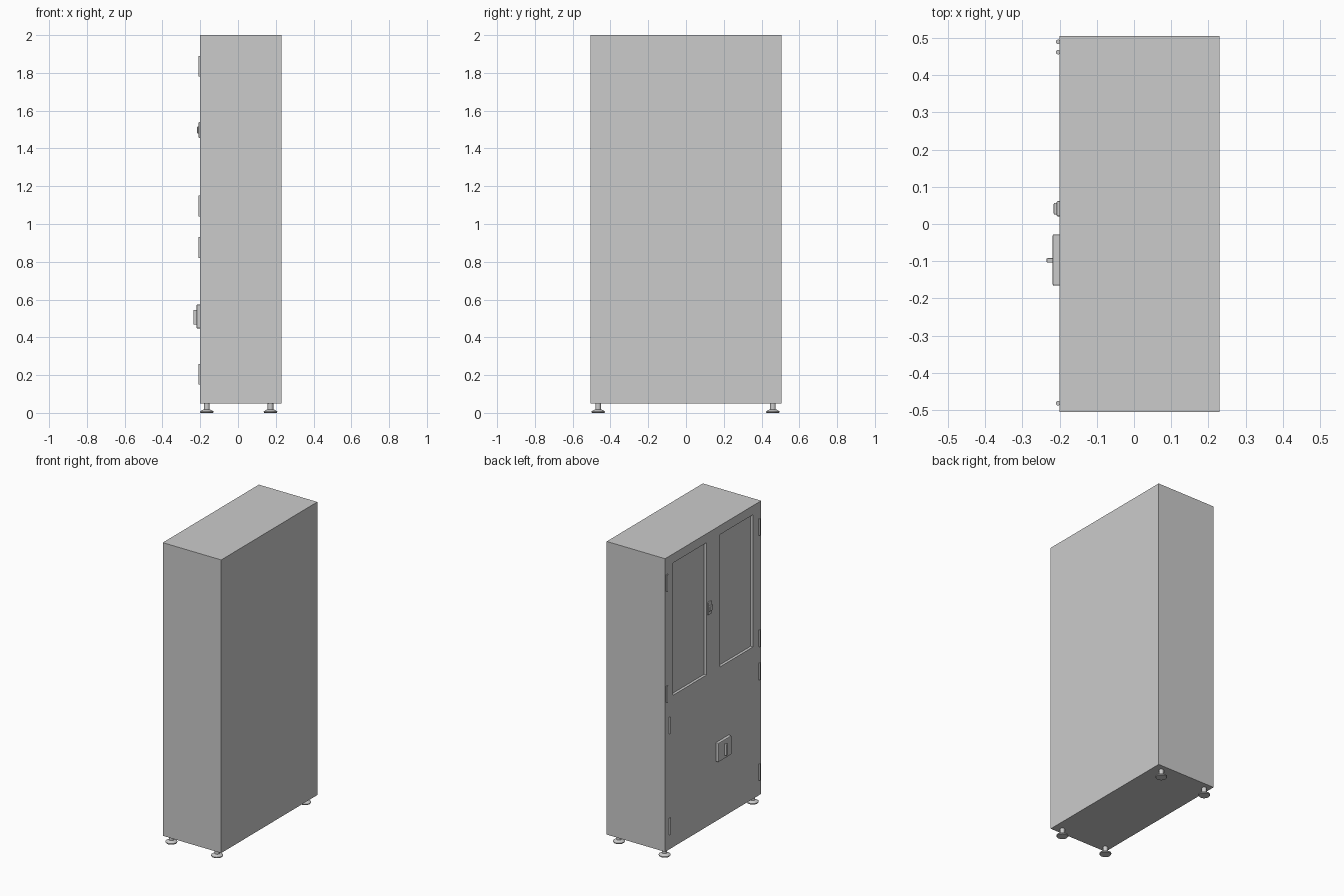
import bpy
import bmesh
from math import radians
from mathutils import Matrix

cube = bpy.data.objects.get("Cube")
if cube:
    bpy.data.objects.remove(cube, do_unlink=True)

grey = bpy.data.materials.new("cabinet grey")
grey.use_nodes = True
COLOUR = (0.6, 0.6, 0.6, 1.0)
grey.diffuse_color = COLOUR
grey.node_tree.nodes["Principled BSDF"].inputs["Base Color"].default_value = COLOUR


def finish(name, bm, smooth=False):
    mesh = bpy.data.meshes.new(name)
    bmesh.ops.recalc_face_normals(bm, faces=bm.faces)
    bm.to_mesh(mesh)
    bm.free()
    mesh.materials.append(grey)
    obj = bpy.data.objects.new(name, mesh)
    bpy.context.collection.objects.link(obj)
    if smooth:
        bpy.ops.object.select_all(action='DESELECT')
        obj.select_set(True)
        bpy.context.view_layer.objects.active = obj
        bpy.ops.object.shade_smooth_by_angle(angle=radians(35))
    return obj


def box(name, x, y, z, bevel=0):
    """Box from (min, max) spans, optionally with bevelled edges."""
    bm = bmesh.new()
    bmesh.ops.create_cube(bm, size=1)
    for v in bm.verts:
        v.co = [a + (b - a) * (c + 0.5) for (a, b), c in zip((x, y, z), v.co)]
    if bevel:
        bmesh.ops.bevel(bm, geom=bm.edges[:], offset=bevel, segments=2,
                        profile=0.5, affect='EDGES')
    return finish(name, bm)


def lathe(name, profile, x, y, z, steps=24):
    """Revolve (radius, height) points about a vertical axis."""
    bm = bmesh.new()
    verts = [bm.verts.new((r, 0, h)) for r, h in profile]
    edges = [bm.edges.new(pair) for pair in zip(verts, verts[1:])]
    bmesh.ops.spin(bm, geom=verts + edges, axis=(0, 0, 1), cent=(0, 0, 0),
                   angle=radians(360), steps=steps)
    bmesh.ops.remove_doubles(bm, verts=bm.verts, dist=1e-5)
    bmesh.ops.translate(bm, verts=bm.verts, vec=(x, y, z))
    return finish(name, bm, smooth=True)


FACE = -0.2          # plane of the doors
HALF = 0.505         # half of the cabinet width

# Cabinet shell, with two recessed panels cut into the upper doors
body = box("cabinet_body", (FACE, 0.23), (-HALF, HALF), (0.05, 2.0))
for side, s in (("left", -1), ("right", 1)):
    cutter = box(side + "_panel_cutter", (FACE - 0.05, FACE + 0.018),
                 sorted((s * 0.07, s * 0.42)), (1.06, 1.94))
    cutter.hide_render = True
    cutter.hide_viewport = True
    cut = body.modifiers.new(side + "_panel", 'BOOLEAN')
    cut.object = cutter
    cut.operation = 'DIFFERENCE'
    cut.solver = 'EXACT'

# Hinge barrels: a pair for each door edge
HINGE = [(0, 0), (0.006, 0), (0.006, 0.11), (0, 0.11)]
for door, heights, edges in (("upper", (1.04, 1.78), (0.49, -0.482)),
                             ("lower", (0.15, 0.82), (0.462, -0.482))):
    for y in edges:
        for z in heights:
            lathe(door + "_door_hinge", HINGE, FACE - 0.004, y, z, 16)

# Upper door latch: rounded plate with a small turning knob
box("latch_plate", (FACE - 0.008, FACE + 0.002), (0.02, 0.062), (1.455, 1.54), 0.004)
box("latch_knob", (FACE - 0.016, FACE - 0.004), (0.025, 0.057), (1.48, 1.515), 0.003)

# Lower door handle: chamfered cover with an upright grip
box("handle_cover", (FACE - 0.019, FACE + 0.005), (-0.166, -0.028), (0.447, 0.573), 0.004)
box("handle_grip", (FACE - 0.035, FACE - 0.015), (-0.104, -0.092), (0.468, 0.546), 0.002)

# Levelling feet: a flared pad on a threaded stem
FOOT = [(0, 0), (0.033, 0), (0.036, 0.004), (0.036, 0.008), (0.02, 0.017),
        (0.015, 0.018), (0.015, 0.052), (0, 0.052)]
for x in (-0.165, 0.172):
    for y in (-0.465, 0.46):
        lathe("levelling_foot", FOOT, x, y, 0)
